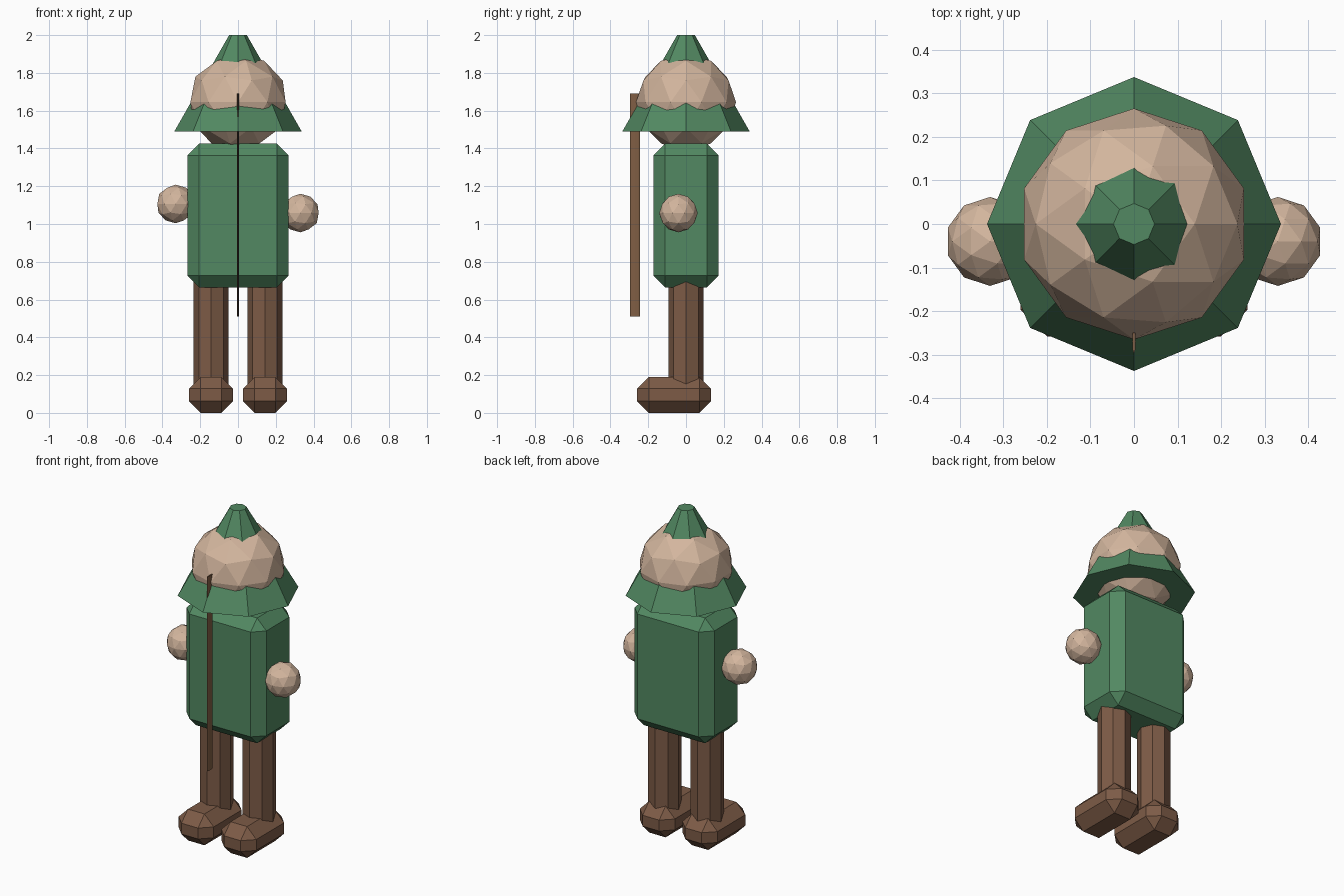
import bpy, math

if "Cube" in bpy.data.objects:
    bpy.data.objects.remove(bpy.data.objects["Cube"])


def material(name, rgb):
    m = bpy.data.materials.new(name)
    m.diffuse_color = (*rgb, 1)
    m.use_nodes = True
    m.node_tree.nodes["Principled BSDF"].inputs["Base Color"].default_value = m.diffuse_color
    return m


GREEN = material("green_cloth", (0.085, 0.25, 0.122))
SKIN = material("skin", (0.65, 0.465, 0.34))
LEATHER = material("brown_leather", (0.205, 0.105, 0.062))
WOOD = material("staff_wood", (0.215, 0.113, 0.058))


def finish(name, mat, scale=(1, 1, 1)):
    ob = bpy.context.object
    ob.name = name
    ob.scale = scale
    ob.data.materials.append(mat)
    return ob


def chamfered_box(name, mat, center, size, bevel=0.062):
    bpy.ops.mesh.primitive_cube_add(size=1, location=center)
    ob = finish(name, mat, size)
    bpy.ops.object.transform_apply(location=False, rotation=False, scale=True)
    mod = ob.modifiers.new("chamfer", 'BEVEL')
    mod.width = bevel
    mod.segments = 1
    return ob


def ball(name, mat, center, scale):
    bpy.ops.mesh.primitive_ico_sphere_add(subdivisions=2, radius=1, location=center)
    return finish(name, mat, scale)


def prism(name, mat, x, y, z0, z1, r0, r1, scale=(1, 1, 1)):
    # Eight-sided column or cone with corners pointing along x and y
    bpy.ops.mesh.primitive_cone_add(vertices=8, radius1=r0, radius2=r1,
                                    depth=z1 - z0, location=(x, y, (z0 + z1) / 2))
    return finish(name, mat, scale)


# Tunic, head and hat
chamfered_box("tunic", GREEN, (0, 0, 1.045), (0.535, 0.345, 0.76))
ball("head", SKIN, (0, 0, 1.645), (0.265, 0.265, 0.257))
prism("hat", GREEN, 0, 0, 1.49, 2.0, 0.337, 0.047)

# Legs, boots and hands
for side, s, hand_z in (("left", -1, 1.106), ("right", 1, 1.058)):
    prism(side + "_leg", LEATHER, s * 0.142, 0, 0.1, 0.72, 0.093, 0.093)
    chamfered_box(side + "_boot", LEATHER, (s * 0.143, -0.063, 0.095),
                  (0.235, 0.391, 0.19))
    ball(side + "_hand", SKIN, (s * 0.33, -0.04, hand_z), (0.102,) * 3)

# Flat staff held in front
prism("staff", WOOD, 0, -0.27, 0.51, 1.69, 0.027, 0.027, (0.15, 1, 1))
